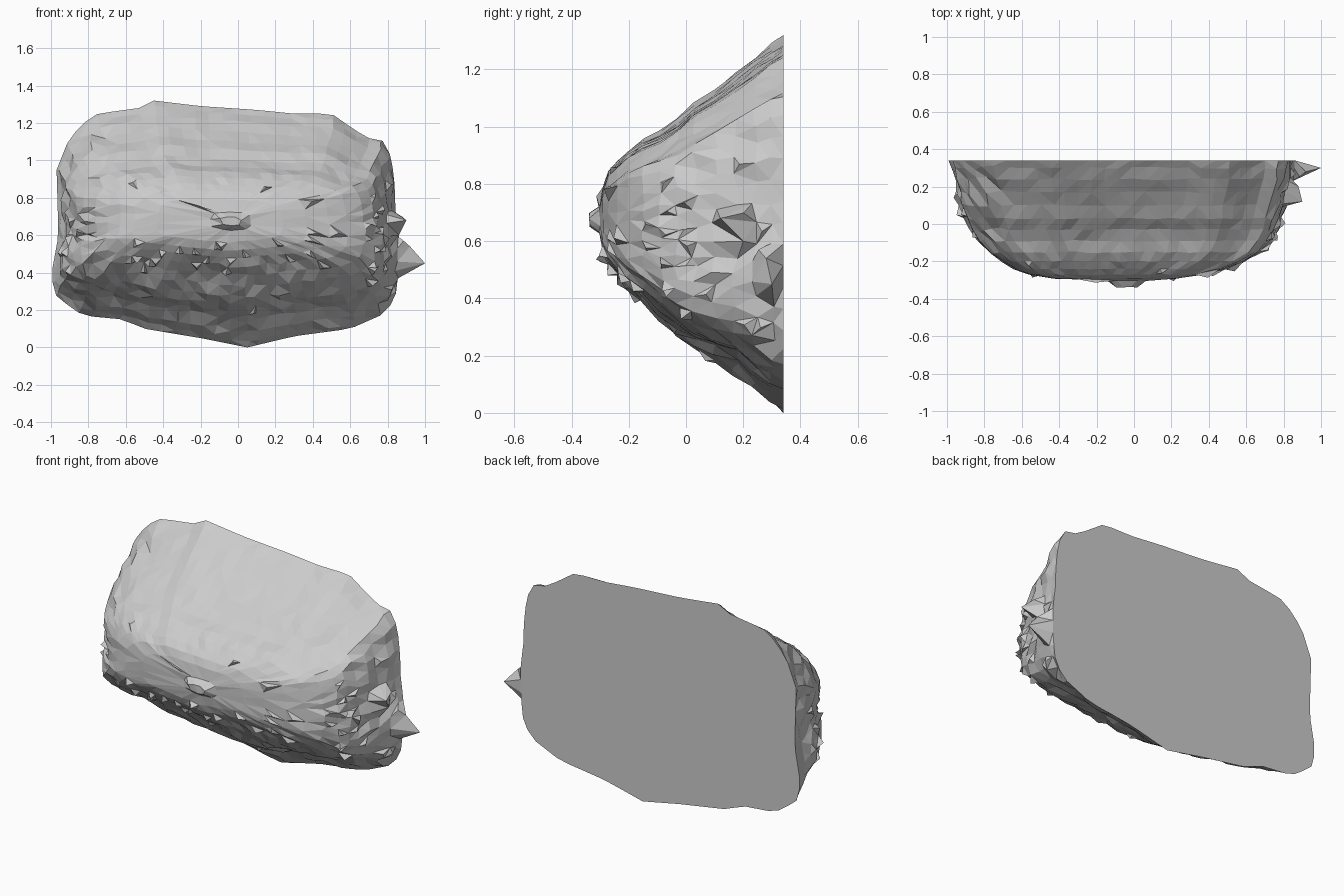
import bpy, bmesh, random
from mathutils import Vector

if "Cube" in bpy.data.objects:
    bpy.data.objects.remove(bpy.data.objects["Cube"])

random.seed(11)
RING = 72

# Outline of the flat back, clockwise seen from the front (x, z)
OUTLINE = [(-.97, .95), (-.91, 1.10), (-.84, 1.19), (-.75, 1.25), (-.53, 1.28),
           (-.45, 1.32), (-.2, 1.29), (.1, 1.27), (.3, 1.25), (.5, 1.25),
           (.6, 1.18), (.69, 1.12), (.77, 1.11), (.82, 1.02), (.84, .85),
           (.84, .75), (.86, .6), (.86, .42), (.84, .25), (.76, .17), (.6, .10),
           (.3, .06), (.05, 0), (-.2, .05), (-.5, .10), (-.62, .15),
           (-.83, .17), (-.97, .27), (-1, .38), (-.96, .6)]

# Bounds of each slice from back to front: y, left, right, top, bottom
SLICES = [(.34, -1, .86, 1.32, 0), (.30, -.985, .855, 1.29, .03), (.24, -.97, .845, 1.245, .08),
          (.17, -.955, .825, 1.185, .14), (.10, -.94, .805, 1.13, .18),
          (.03, -.915, .785, 1.085, .215), (-.03, -.885, .765, 1.03, .26),
          (-.09, -.845, .735, .985, .32), (-.15, -.785, .68, .955, .38),
          (-.20, -.715, .59, .92, .43), (-.24, -.65, .49, .88, .475),
          (-.27, -.57, .37, .845, .515), (-.29, -.44, .24, .80, .56),
          (-.303, -.15, .07, .725, .625), (-.337, -.10, .02, .70, .65)]


def resample(points, count):
    """Evenly spaced points along a closed outline."""
    pts = [Vector(p) for p in points]
    segs = list(zip(pts, pts[1:] + pts[:1]))
    step = sum((b - a).length for a, b in segs) / count
    out, travelled = [], 0.0
    for a, b in segs:
        length = (b - a).length
        while len(out) < count and len(out) * step < travelled + length:
            out.append(a.lerp(b, (len(out) * step - travelled) / length))
        travelled += length
    return out


bm = bmesh.new()
base = resample(OUTLINE, RING)
for peak in ((-.45, 1.32), (.05, 0)):   # keep the highest and lowest points exact
    p = Vector(peak)
    i = min(range(RING), key=lambda k: (base[k] - p).length)
    base[i] = p
rings = []
for k, (y, left, right, top, bottom) in enumerate(SLICES):
    ring = []
    for p in base:
        u, w = (p.x + 1) / 1.86, p.y / 1.32
        v = Vector((left + u * (right - left), y, bottom + w * (top - bottom)))
        if k:   # chipped surface: rougher under the ridge, calmer at the front
            r = .012 if v.z < .6 or abs(v.x) > .72 else .005
            side = r if y > -.22 else .002
            out = r if y > -.22 else .003
            v += Vector((random.uniform(-side, side), random.uniform(-out, out), random.uniform(-side, side)))
        ring.append(bm.verts.new(v))
    rings.append(ring)
for a, b in zip(rings, rings[1:]):
    for i in range(RING):
        j = (i + 1) % RING
        bm.faces.new((a[i], a[j], b[j], b[i]))

# Flat back and front tip
bm.faces.new(rings[0])
bm.faces.new(rings[-1])
bmesh.ops.recalc_face_normals(bm, faces=bm.faces)

# Merge the crowded points near the front into larger facets
front = [v for ring in rings[9:] for v in ring]
bmesh.ops.remove_doubles(bm, verts=front, dist=.03)
bmesh.ops.triangulate(bm, faces=[f for f in bm.faces if f.calc_center_median().y < .339])

# Jagged points on the right edge
body = [v for v in bm.verts if v.co.y < .335]
for target in ((1.0, .30, .45), (.92, .28, .54), (.90, .12, .68), (.86, .2, .6)):
    t = Vector(target)
    near = min(body, key=lambda v: (v.co - t).length)
    near.co = t
    body.remove(near)

# Small raised chips along the ridge and on the right end
bm.normal_update()
chips = []
for f in bm.faces:
    c = f.calc_center_median()
    if c.y < .28 and f.calc_area() > .0009:
        rough = .4 < c.z < .62 or (c.x > .68 and c.z < .9)
        if random.random() < (.08 if rough else .006):
            chips.append((f, f.normal.copy()))
for f, n in chips:
    poked = bmesh.ops.poke(bm, faces=[f])
    poked['verts'][0].co += n * random.uniform(.015, .035)

mesh = bpy.data.meshes.new("rock")
bm.to_mesh(mesh)
bm.free()
rock = bpy.data.objects.new("rock", mesh)
bpy.context.collection.objects.link(rock)
